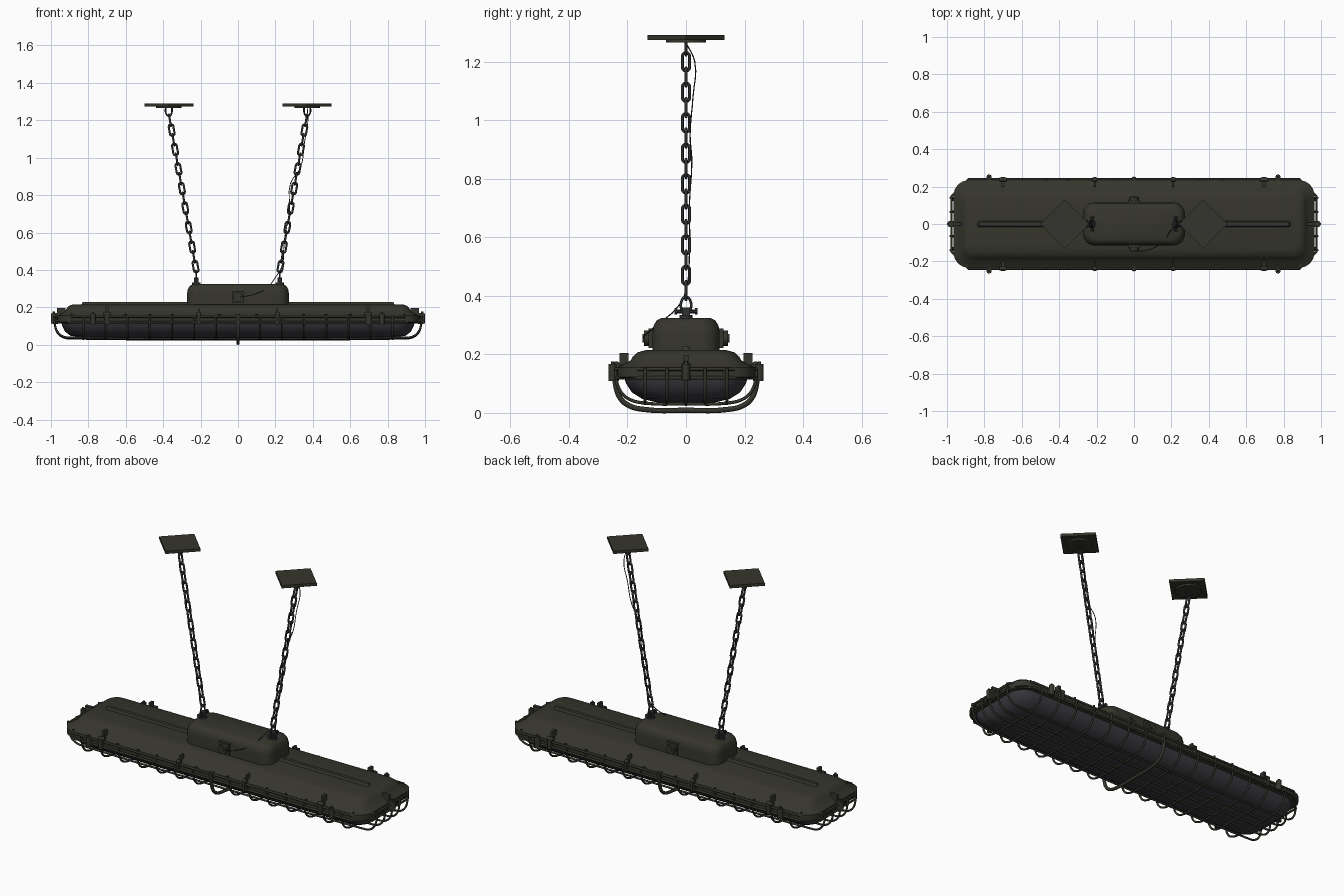
import bpy, bmesh, math
from mathutils import Vector, Matrix

if "Cube" in bpy.data.objects:
    bpy.data.objects.remove(bpy.data.objects["Cube"])


def material(name, col):
    m = bpy.data.materials.new(name)
    m.diffuse_color = (*col, 1)
    m.use_nodes = True
    m.node_tree.nodes["Principled BSDF"].inputs["Base Color"].default_value = m.diffuse_color
    return m


OLIVE = material("olive paint", (0.036, 0.036, 0.026))
GLASS = material("smoky glass", (0.044, 0.041, 0.050))
STEEL = material("dark steel", (0.030, 0.031, 0.031))


def add(name, mesh, mat, angle=35):
    ob = bpy.data.objects.new(name, mesh)
    bpy.context.collection.objects.link(ob)
    mesh.materials.clear()
    mesh.materials.append(mat)
    bpy.ops.object.select_all(action='DESELECT')
    ob.select_set(True)
    bpy.context.view_layer.objects.active = ob
    bpy.ops.object.shade_smooth_by_angle(angle=math.radians(angle))
    return ob


def from_bm(name, bm, mat):
    bmesh.ops.recalc_face_normals(bm, faces=bm.faces)
    me = bpy.data.meshes.new(name)
    bm.to_mesh(me)
    bm.free()
    return add(name, me, mat)


def loft(name, rings, mat, seg=6):
    """Stack rounded rectangles (half x, half y, corner radius, z)."""
    bm = bmesh.new()
    loops = []
    for hx, hy, r, z in rings:
        loop = []
        for q, (sx, sy) in enumerate([(1, 1), (-1, 1), (-1, -1), (1, -1)]):
            for i in range(seg + 1):
                a = (q + i / seg) * math.pi / 2
                loop.append(bm.verts.new((sx * (hx - r) + r * math.cos(a),
                                          sy * (hy - r) + r * math.sin(a), z)))
        loops.append(loop)
    n = len(loops[0])
    for a, b in zip(loops, loops[1:]):
        for i in range(n):
            bm.faces.new((a[i], a[(i + 1) % n], b[(i + 1) % n], b[i]))
    bm.faces.new(loops[0])
    bm.faces.new(loops[-1])
    return from_bm(name, bm, mat)


def tube(name, paths, r, mat, closed=False, smooth=False, res=2):
    cu = bpy.data.curves.new(name, 'CURVE')
    cu.dimensions = '3D'
    cu.bevel_depth, cu.bevel_resolution, cu.use_fill_caps = r, res, True
    for pts in paths:
        if smooth:
            sp = cu.splines.new('BEZIER')
            sp.bezier_points.add(len(pts) - 1)
            sp.resolution_u = 4
            for b, p in zip(sp.bezier_points, pts):
                b.co = p
                b.handle_left_type = b.handle_right_type = 'AUTO'
        else:
            sp = cu.splines.new('POLY')
            sp.points.add(len(pts) - 1)
            for b, p in zip(sp.points, pts):
                b.co = (*p, 1)
        sp.use_cyclic_u = closed
    tmp = bpy.data.objects.new("tmp", cu)
    bpy.context.collection.objects.link(tmp)
    bpy.context.view_layer.update()
    me = bpy.data.meshes.new_from_object(tmp.evaluated_get(bpy.context.evaluated_depsgraph_get()))
    bpy.data.objects.remove(tmp)
    return add(name, me, mat, 50)


def box(bm, c, s):
    bmesh.ops.create_cube(bm, size=1, matrix=Matrix.Translation(c) @ Matrix.Diagonal((*s, 1)))


def cyl(bm, c, r, h, axis='Z', n=16):
    rot = {'Z': Matrix(), 'X': Matrix.Rotation(math.pi / 2, 4, 'Y'),
           'Y': Matrix.Rotation(math.pi / 2, 4, 'X')}[axis]
    bmesh.ops.create_cone(bm, cap_ends=True, segments=n, radius1=r, radius2=r, depth=h,
                          matrix=Matrix.Translation(c) @ rot)


# Housing, rib, ballast box and glass diffuser
loft("housing", [(.955, .222, .08, .118), (.965, .234, .08, .122), (.965, .234, .08, .155),
                 (.925, .188, .06, .180), (.918, .182, .06, .192), (.905, .165, .06, .207),
                 (.885, .135, .06, .215)], OLIVE, 4)
loft("top_rib", [(.84, .018, .012, .21), (.83, .010, .008, .229)], OLIVE, 3)
loft("ballast_box", [(.272, .115, .06, .20), (.272, .115, .06, .275), (.268, .111, .06, .298),
                     (.256, .100, .055, .316), (.238, .083, .05, .325)], OLIVE)
loft("glass_diffuser", [(.945, .212, .09, .125), (.94, .205, .09, .10), (.925, .185, .09, .07),
                        (.895, .15, .08, .048), (.84, .10, .06, .036)], GLASS)

# Wire cage: cross hoops, lengthwise wires, rim and heavy middle hoop
half = [(-.240, .15), (-.238, .11), (-.220, .068), (-.190, .045), (-.145, .034), (0, .031)]
prof = half + [(-y, z) for y, z in half[-2::-1]]
hoops = [[(k * .118, y, z) for y, z in prof] for k in range(-7, 8) if k]
tube("cage_hoops", hoops, .0055, OLIVE, smooth=True)
ends = [(-.982, .15), (-.98, .11), (-.965, .065), (-.935, .040), (-.88, .033)]
lines = [[(x, y, z + abs(y) * .03) for x, z in ends + [(-x, z) for x, z in ends[::-1]]]
         for y in (-.14, -.065, 0, .065, .14)]
tube("cage_long_wires", lines, .0055, OLIVE, smooth=True)
rim = [(sx * x, sy * y, .12) for sx, sy, pts in
       ((1, 1, ((.975, .15), (.885, .24))), (-1, 1, ((.885, .24), (.975, .15))),
        (-1, -1, ((.975, .15), (.885, .24))), (1, -1, ((.885, .24), (.975, .15))))
       for x, y in pts]
tube("cage_rim", [rim, [(x, y, .15) for x, y, z in rim]], .006, OLIVE, closed=True)
mid = [(0, y * 1.02, z if z > .1 else .009 + (z - .031) * 1.1) for y, z in prof]
tube("middle_hoop", [mid], .009, OLIVE, smooth=True)

# Clamps, hinge eyes and screws around the flange
bm = bmesh.new()
for s in (-1, 1):
    for x, w, top in ((-.7, .022, .205), (.695, .022, .205), (-.21, .014, .195),
                      (.21, .014, .195), (0, .02, .165)):
        box(bm, (x, s * .24, .137), (w, .022, .055))
        if x:
            box(bm, (x, s * .212, (top + .15) / 2), (w * .7, .03, top - .15))
            cyl(bm, (x, s * .237, .165), .011, w * 1.7, 'X')
    for x in (-.775, .77):
        cyl(bm, (x, s * .251, .138), .014, .058)
        cyl(bm, (x, s * .251, .168), .006, .016)
        box(bm, (x, s * .235, .14), (.022, .03, .03))
    box(bm, (s * .977, 0, .14), (.03, .03, .06))
    box(bm, (s * .945, 0, .175), (.045, .016, .045))
    cyl(bm, (s * .988, 0, .14), .012, .055)
    cyl(bm, (s * .985, 0, .17), .006, .016)
    for y in (-.13, -.065, .065, .13):
        cyl(bm, (s * .972, y, .14), .006, .02, 'X', 8)
    for x in (-.89, -.6, -.47, -.35, -.1, .1, .35, .47, .6, .89):
        cyl(bm, (x, s * (.236 if abs(x) < .8 else .222), .158), .006, .014, 'Z', 8)
from_bm("flange_clamps", bm, OLIVE)

# Cable sockets on both sides of the ballast box
bm = bmesh.new()
for s in (-1, 1):
    box(bm, (0, s * .118, .255), (.062, .02, .066))
    cyl(bm, (0, s * .132, .255), .026, .024, 'Y', 20)
    cyl(bm, (0, s * .140, .255), .014, .018, 'Y', 12)
from_bm("cable_sockets", bm, OLIVE)

# Ceiling plates, chains and box brackets, one set per side
for s, side in ((-1, "left"), (1, "right")):
    cx = s * .37
    bm = bmesh.new()
    bmesh.ops.create_cone(bm, cap_ends=True, segments=4, radius1=.131, radius2=.131, depth=.016,
                          matrix=Matrix.Translation((cx, 0, 1.283)))
    cyl(bm, (cx, 0, 1.271), .068, .012, n=24)
    from_bm(side + "_ceiling_plate", bm, OLIVE)

    bm = bmesh.new()
    cyl(bm, (s * .223, 0, .325), .022, .018)
    box(bm, (s * .223, 0, .345), (.024, .026, .03))
    cyl(bm, (s * .223, 0, .347), .007, .078, 'Y', 10)
    for y in (-.035, .035):
        cyl(bm, (s * .223, y, .347), .011, .010, 'Y', 10)
    from_bm(side + "_box_bracket", bm, STEEL)
    tube(side + "_shackles",
         [[(s * .223, -.015, .345), (s * .224, -.016, .38), (s * .225, 0, .397),
           (s * .224, .016, .38), (s * .223, .015, .345)],
          [(cx - .017, 0, 1.268), (cx - .015, 0, 1.238), (cx - s * .003, 0, 1.222),
           (cx + .015, 0, 1.238), (cx + .017, 0, 1.268)]], .0045, STEEL, smooth=True)

    lo, hi = Vector((s * .227, 0, .418)), Vector((s * .364, 0, 1.2))
    up = (hi - lo).normalized()
    across = Vector((up.z, 0, -up.x))
    links = []
    for i in range(16):
        c = lo.lerp(hi, i / 15)
        side_dir = Vector((0, 1, 0)) if i % 2 else across
        pts = []
        for e in (0, 1):
            for k in range(7):
                a = math.pi * (e + k / 6)
                pts.append(c + side_dir * (.0125 * math.cos(a))
                           + up * (.0125 * math.sin(a) + (.019, -.019)[e]))
        links.append(pts)
    tube(side + "_chain", links, .0055, STEEL, closed=True)

# Thin power cable loosely following the right chain into the front socket
tube("power_cable", [[(.37, 0, 1.265), (.374, .03, 1.2), (.355, .024, 1.08), (.335, .014, .95),
                      (.28, .02, .86), (.275, .012, .72), (.248, .012, .56), (.235, 0, .42),
                      (.20, -.03, .36), (.15, -.10, .30), (.07, -.14, .265),
                      (.01, -.146, .255)]], .0022, STEEL, smooth=True, res=1)
